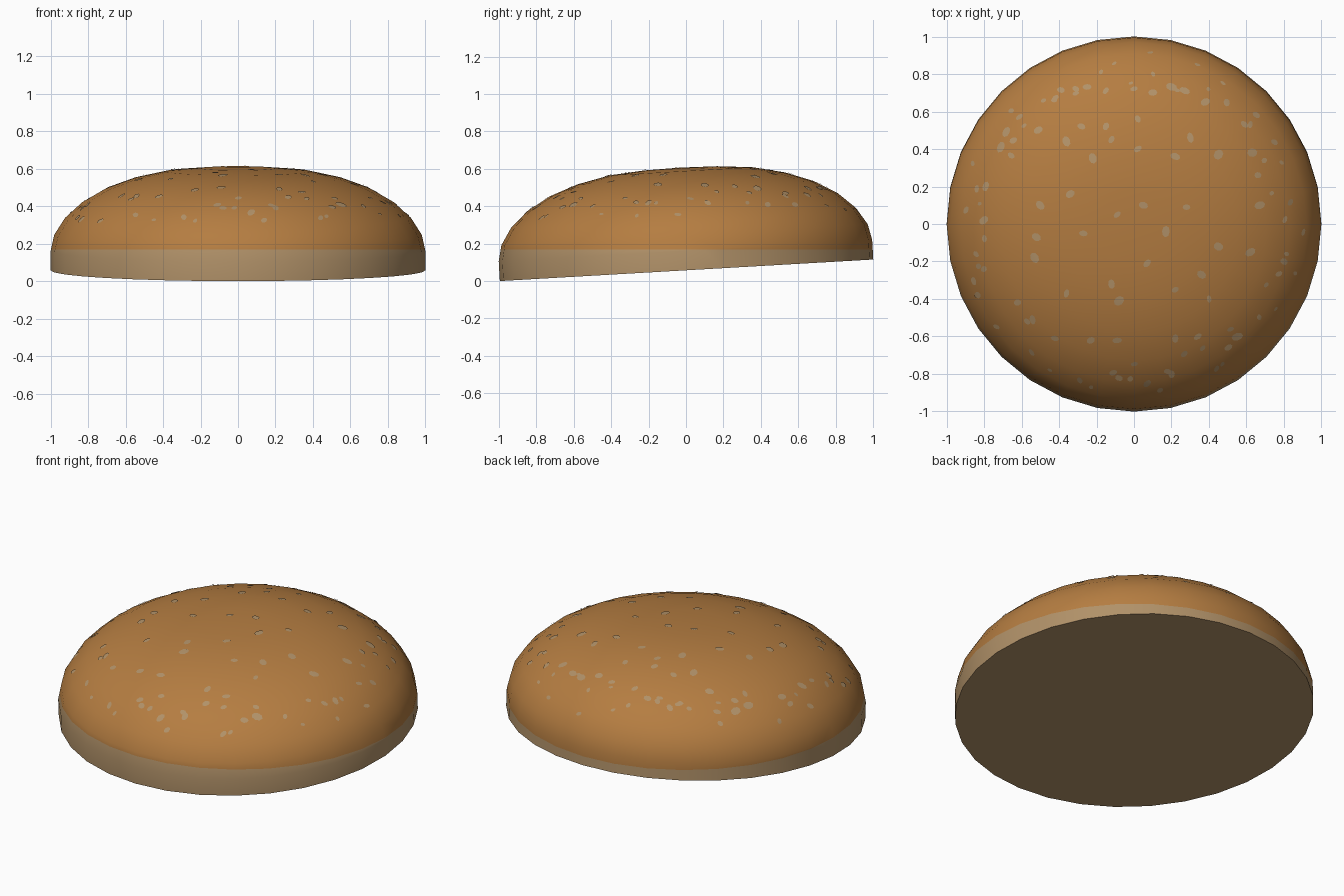
import bpy, bmesh, math, random
from mathutils import Matrix, Vector
from mathutils.bvhtree import BVHTree

if "Cube" in bpy.data.objects:
    bpy.data.objects.remove(bpy.data.objects["Cube"])

random.seed(4)
SIDES = 32
TILT = math.radians(3.3)


def material(name, color):
    m = bpy.data.materials.new(name)
    m.diffuse_color = (*color, 1)
    m.use_nodes = True
    m.node_tree.nodes["Principled BSDF"].inputs["Base Color"].default_value = m.diffuse_color
    return m


crust = material("toasted crust", (0.46, 0.205, 0.053))
crumb = material("pale crumb", (0.44, 0.285, 0.14))


def finish(bm, name, mats):
    mesh = bpy.data.meshes.new(name)
    bm.to_mesh(mesh)
    obj = bpy.data.objects.new(name, mesh)
    bpy.context.collection.objects.link(obj)
    for m in mats:
        mesh.materials.append(m)
    bpy.ops.object.select_all(action='DESELECT')
    obj.select_set(True)
    bpy.context.view_layer.objects.active = obj
    bpy.ops.object.shade_smooth_by_angle(angle=math.radians(40))
    return obj


# Domed bun: revolved profile (radius, height), tilted up at the back
profile = [(1, 0), (1, .105), (.981, .19), (.924, .28), (.831, .365),
           (.707, .437), (.556, .492), (.383, .53), (.195, .546)]
bm = bmesh.new()
rings = []
for r, z in profile:
    rings.append([bm.verts.new((r * math.cos(a), r * math.sin(a), z))
                  for a in (math.tau * i / SIDES for i in range(SIDES))])
for low, high in zip(rings, rings[1:]):
    for i in range(SIDES):
        j = (i + 1) % SIDES
        bm.faces.new((low[i], low[j], high[j], high[i]))
tip = bm.verts.new((0, 0, .55))
for i in range(SIDES):
    bm.faces.new((rings[-1][i], rings[-1][(i + 1) % SIDES], tip))
bm.faces.new(rings[0][::-1])
bm.transform(Matrix.Translation((0, .003, math.sin(TILT)))
             @ Matrix.Rotation(TILT, 4, 'X'))

# Pale band below a level line, and pale underside
bmesh.ops.bisect_plane(bm, geom=bm.verts[:] + bm.edges[:] + bm.faces[:],
                       dist=1e-5, plane_co=(0, 0, .168), plane_no=(0, 0, 1))
bm.normal_update()
for f in bm.faces:
    f.material_index = int(f.calc_center_median().z < .168 or f.normal.z < -.5)
tree = BVHTree.FromBMesh(bm)
finish(bm, "bun_top", [crust, crumb])
bm.free()

# Sesame seeds: larger ones placed, small ones scattered round the shoulder
spots = [(-.42, .67), (-.31, .72), (-.25, .73), (-.15, .71), (0, .72), (.1, .70),
         (.2, .73), (.27, .71), (.38, .65), (-.61, .57), (-.51, .5), (-.28, .52),
         (-.15, .52), (.02, .56), (.62, .53), (-.71, .41), (-.68, .49), (-.36, .44),
         (-.22, .35), (-.12, .45), (.02, .40), (.22, .36), (.3, .46), (.45, .37),
         (.63, .38), (.66, .26), (-.79, .2), (-.5, .1), (-.34, .16), (-.09, .05),
         (.05, .1), (.28, .09), (.67, .1), (-.8, .02), (-.52, -.07), (-.27, -.05),
         (.17, -.04), (.45, -.12), (.62, -.15), (-.53, -.18), (-.12, -.32),
         (.07, -.21), (.36, -.27), (.8, -.2), (-.8, -.24), (-.36, -.37), (-.08, -.41),
         (.22, -.35), (.4, -.4), (-.54, -.51), (-.23, -.62), (-.09, -.62), (.22, -.61),
         (.34, -.6), (.55, -.6), (-.08, -.82), (.2, -.8), (.44, -.77), (.07, -.85)]
seeds = [(x, y, random.uniform(.02, .032)) for x, y in spots]
for i in range(60):
    a = math.tau * (i + random.random()) / 60
    r = random.uniform(.74, .92)
    seeds.append((r * math.cos(a), r * math.sin(a), random.uniform(.013, .024)))

sb = bmesh.new()
for x, y, size in seeds:
    hit, n, _, _ = tree.ray_cast(Vector((x, y, 2)), Vector((0, 0, -1)))
    side = n.orthogonal().normalized()
    side.rotate(Matrix.Rotation(random.uniform(0, math.pi), 3, n))
    up = n.cross(side)
    width = size * random.uniform(.6, .8)

    def on_skin(p):
        q, normal, _, _ = tree.find_nearest(p)
        return sb.verts.new(q + normal * .004)

    mid = on_skin(hit)
    rim = [on_skin(hit + side * size * math.cos(math.tau * k / 8)
                   + up * width * math.sin(math.tau * k / 8)) for k in range(8)]
    for k in range(8):
        sb.faces.new((mid, rim[k], rim[(k + 1) % 8]))
finish(sb, "sesame_seeds", [crumb])
sb.free()
